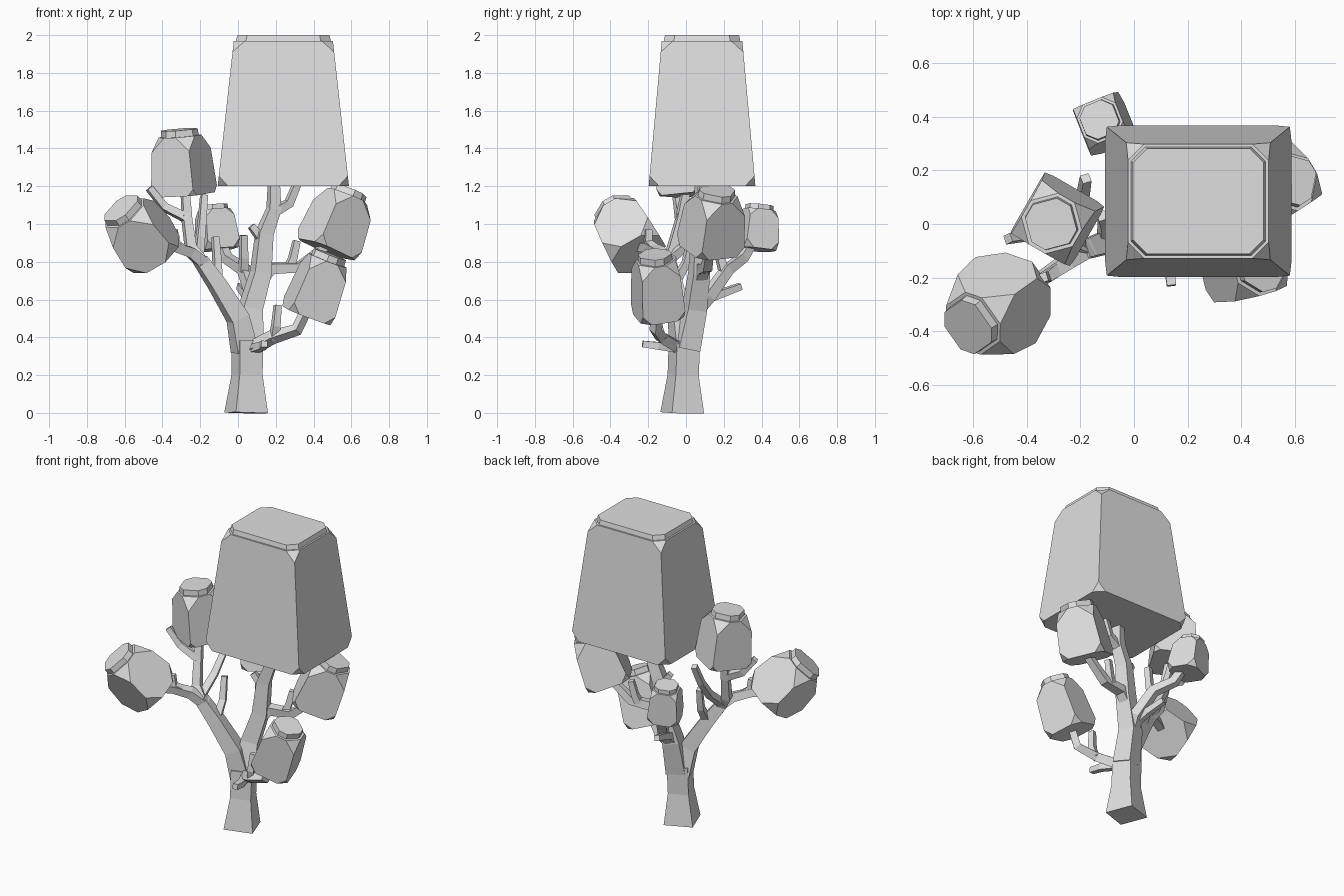
import bpy, bmesh, math
from mathutils import Vector, Quaternion

if "Cube" in bpy.data.objects:
    bpy.data.objects.remove(bpy.data.objects["Cube"], do_unlink=True)

# One plain pale grey for everything
GREY = (0.74, 0.74, 0.74, 1)
mat = bpy.data.materials.new("pale_grey")
mat.use_nodes = True
mat.diffuse_color = GREY
mat.node_tree.nodes["Principled BSDF"].inputs["Base Color"].default_value = GREY


def finish(name, bm):
    bmesh.ops.recalc_face_normals(bm, faces=bm.faces)
    mesh = bpy.data.meshes.new(name)
    bm.to_mesh(mesh)
    bm.free()
    mesh.materials.append(mat)
    ob = bpy.data.objects.new(name, mesh)
    bpy.context.collection.objects.link(ob)
    return ob


def block(name, base, top, width, depth, taper, cuts, cap, yaw=0):
    """Tapered box with clipped corners and a raised cap, from base to top."""
    base, top = Vector(base), Vector(top)
    axis = top - base
    height = axis.length - cap
    bm = bmesh.new()
    bmesh.ops.create_cube(bm, size=1)
    for v in bm.verts:
        s = taper if v.co.z > 0 else 1
        v.co = (v.co.x * width * s, v.co.y * depth * s, (v.co.z + 0.5) * height)
    low = [v for v in bm.verts if v.co.z < height / 2]
    high = [v for v in bm.verts if v.co.z > height / 2]
    for corner, cut in zip((low, high), cuts):
        bmesh.ops.bevel(bm, geom=corner, offset=cut, offset_type='OFFSET',
                        segments=1, affect='VERTICES', profile=0.5)
    bm.normal_update()
    lid = max(bm.faces, key=lambda f: f.calc_center_median().z)
    bmesh.ops.inset_region(bm, faces=[lid], thickness=cap * 0.4)
    out = bmesh.ops.extrude_face_region(bm, geom=[lid])
    raised = [v for v in out["geom"] if isinstance(v, bmesh.types.BMVert)]
    bmesh.ops.delete(bm, geom=[lid], context='FACES_ONLY')
    bmesh.ops.translate(bm, verts=raised, vec=(0, 0, cap))
    for v in raised:
        v.co.x *= 0.97
        v.co.y *= 0.97
    turn = Vector((0, 0, 1)).rotation_difference(axis.normalized())
    ob = finish(name, bm)
    ob.rotation_mode = 'QUATERNION'
    ob.rotation_quaternion = turn @ Quaternion((0, 0, 1), math.radians(yaw))
    ob.location = base


def limb(name, points, start, end, flare=1, yaw=20):
    """Four-sided tapering tube through the points, its first ring scaled by flare."""
    pts = [Vector(p) for p in points]
    bm = bmesh.new()
    rings = []
    prev = Vector((0, 0, 1))
    rot = Quaternion((0, 0, 1), math.radians(yaw))
    n = len(pts) - 1
    for i, p in enumerate(pts):
        t = (pts[min(i + 1, n)] - pts[max(i - 1, 0)]).normalized()
        rot = prev.rotation_difference(t) @ rot
        prev = t
        r = start + (end - start) * i / n
        if i == 0:
            r *= flare
        rings.append([bm.verts.new(p + rot @ Vector((r * math.cos(a), r * math.sin(a), 0)))
                      for a in (math.pi * (k + 0.5) / 2 for k in range(4))])
    for a, b in zip(rings, rings[1:]):
        for k in range(4):
            m = (k + 1) % 4
            bm.faces.new((a[k], a[m], b[m], b[k]))
    bm.faces.new(rings[0][::-1])
    bm.faces.new(rings[-1])
    finish(name, bm)


# Foliage blocks
block("crown_foliage", (.24, .085, 1.2), (.24, .085, 2), .695, .565, .755, (.055, .06), .03)
block("left_low_foliage", (-.432, -.25, .84), (-.62, -.385, 1.085), .29, .29, .84, (.085, .085), .035, -10)
block("left_high_foliage", (-.283, .02, 1.155), (-.31, 0, 1.5), .26, .26, .85, (.035, .075), .035, -30)
block("right_high_foliage", (.468, .125, .865), (.592, .165, 1.18), .27, .27, .83, (.05, .08), .035, 32)
block("right_low_foliage", (.362, -.145, .515), (.487, -.165, .84), .245, .24, .84, (.05, .07), .035, 15)
block("back_foliage", (-.105, .37, .865), (-.13, .39, 1.1), .19, .19, .82, (.045, .04), .025, 22)

# Trunk and its two main forks
limb("trunk", [(.043, -.02, 0), (.048, -.015, .2), (.05, -.008, .38)], .09, .092, 1.42)
limb("left_fork", [(.035, -.01, .33), (.0, -.035, .5), (-.11, -.07, .68), (-.2, -.1, .81)], .082, .048)
limb("right_fork", [(.06, 0, .34), (.065, .045, .55), (.12, .07, .74), (.14, .075, .95),
                    (.19, .08, 1.08), (.19, .08, 1.24)], .085, .035)

# Branches carrying the foliage
limb("left_low_branch", [(-.17, -.09, .78), (-.25, -.14, .85), (-.34, -.2, .88), (-.44, -.26, .88)], .044, .03)
limb("left_high_branch", [(-.18, -.1, .78), (-.25, -.07, .87), (-.27, -.03, 1.02), (-.28, 0, 1.18)], .043, .028)
limb("back_branch", [(.05, .03, .52), (.08, .12, .62), (.03, .22, .76), (-.06, .3, .82), (-.1, .36, .92)], .048, .03)
limb("right_high_branch", [(.11, .07, .7), (.18, .09, .765), (.32, .11, .77), (.46, .125, .88)], .045, .03)
limb("right_low_branch", [(.07, -.03, .34), (.18, -.13, .4), (.31, -.16, .44), (.37, -.15, .56)], .042, .03)
limb("crown_branch", [(.18, .08, 1.06), (.27, .09, 1.11), (.32, .1, 1.23)], .036, .026)

# Short bare twigs
twigs = {
    "low_front_twig": [(.08, -.04, .34), (.13, -.15, .355), (.14, -.23, .365)],
    "right_low_twig": [(.19, -.13, .39), (.2, -.15, .46), (.21, -.14, .57)],
    "right_high_twig": [(.27, .11, .77), (.29, .12, .82), (.31, .13, .91)],
    "crown_twig": [(.14, .075, .9), (.07, .06, .99)],
    "back_twig": [(.06, .05, .58), (.04, .18, .63), (.01, .29, .67)],
    "middle_twig": [(.03, .2, .75), (.03, .18, .82), (.03, .17, .94)],
    "inner_twig": [(-.21, -.08, .82), (-.2, .04, .92), (-.19, .11, 1.02), (-.18, .17, 1.15)],
    "inner_low_twig": [(-.11, -.06, .69), (-.11, .0, .79), (-.12, .03, .93)],
    "left_high_twig": [(-.27, -.03, 1.03), (-.39, -.04, 1.09), (-.47, -.055, 1.19)],
    "left_low_twig": [(-.28, -.16, .86), (-.33, -.2, .9), (-.34, -.2, .97)],
}
for name, path in twigs.items():
    limb(name, path, .032, .024)
